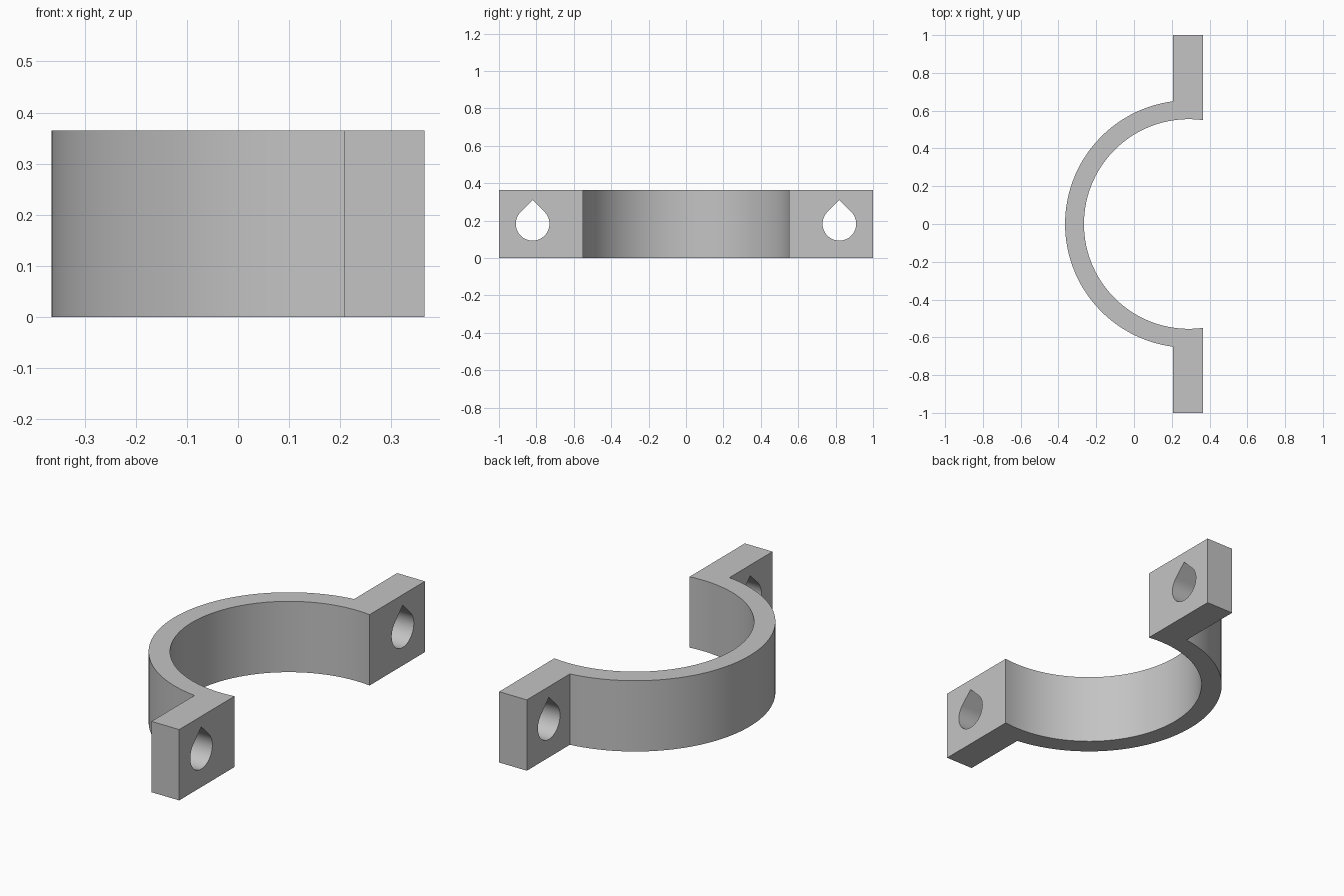
import bpy, bmesh
from math import acos, cos, sin, pi, sqrt
from mathutils import Vector

HEIGHT = 0.365
FRONT_X, BACK_X = 0.365, 0.207   # flange faces
CENTRE_X = 0.29
INNER_R, OUTER_R = 0.555, 0.655
HOLE_Y, HOLE_Z, HOLE_R = 0.82, 0.183, 0.09

cube = bpy.data.objects.get("Cube")
if cube:
    bpy.data.objects.remove(cube, do_unlink=True)

grey = bpy.data.materials.new("plain grey")
grey.use_nodes = True
colour = (0.55, 0.55, 0.55, 1)
grey.diffuse_color = colour
grey.node_tree.nodes["Principled BSDF"].inputs["Base Color"].default_value = colour


def arc(cx, cy, r, start, end, steps):
    """Points along a circular arc."""
    angles = [start + (end - start) * i / steps for i in range(steps + 1)]
    return [(cx + r * cos(a), cy + r * sin(a)) for a in angles]


def extrude_profile(name, points, offset):
    """Solid made by extruding a closed outline of 3D points."""
    bm = bmesh.new()
    face = bm.faces.new([bm.verts.new(p) for p in points])
    result = bmesh.ops.extrude_face_region(bm, geom=[face])
    moved = [v for v in result["geom"] if isinstance(v, bmesh.types.BMVert)]
    bmesh.ops.translate(bm, verts=moved, vec=Vector(offset))
    bmesh.ops.recalc_face_normals(bm, faces=bm.faces)
    mesh = bpy.data.meshes.new(name)
    bm.to_mesh(mesh)
    bm.free()
    mesh.materials.append(grey)
    obj = bpy.data.objects.new(name, mesh)
    bpy.context.collection.objects.link(obj)
    return obj


# Half ring with two bolt flanges, as one outline seen from above
outer = acos((BACK_X - CENTRE_X) / OUTER_R)
inner = acos((FRONT_X - CENTRE_X) / INNER_R)
outline = arc(CENTRE_X, 0, OUTER_R, outer, 2 * pi - outer, 64)
outline += [(BACK_X, -1), (FRONT_X, -1)]
outline += arc(CENTRE_X, 0, INNER_R, 2 * pi - inner, inner, 64)
outline += [(FRONT_X, 1), (BACK_X, 1)]
clamp = extrude_profile("half_clamp", [(x, y, 0) for x, y in outline], (0, 0, HEIGHT))

# Teardrop bolt hole through each flange
for side, label in ((1, "back"), (-1, "front")):
    drop = arc(side * HOLE_Y, HOLE_Z, HOLE_R, 3 * pi / 4, 9 * pi / 4, 40)
    drop.append((side * HOLE_Y, HOLE_Z + HOLE_R * sqrt(2)))
    cutter = extrude_profile(label + "_hole_cutter",
                             [(0.1, y, z) for y, z in drop], (0.4, 0, 0))
    cutter.hide_render = True
    cutter.hide_set(True)
    cutter.display_type = 'WIRE'
    cut = clamp.modifiers.new(label + " hole", 'BOOLEAN')
    cut.operation = 'DIFFERENCE'
    cut.solver = 'EXACT'
    cut.object = cutter

# Bake the holes, then smooth the curved walls
bpy.ops.object.select_all(action='DESELECT')
clamp.select_set(True)
bpy.context.view_layer.objects.active = clamp
for name in [m.name for m in clamp.modifiers]:
    bpy.ops.object.modifier_apply(modifier=name)
bpy.ops.object.shade_smooth_by_angle(angle=pi / 6)

# The cutters are no longer needed
for obj in [o for o in bpy.data.objects if o.name.endswith("_hole_cutter")]:
    bpy.data.objects.remove(obj, do_unlink=True)
